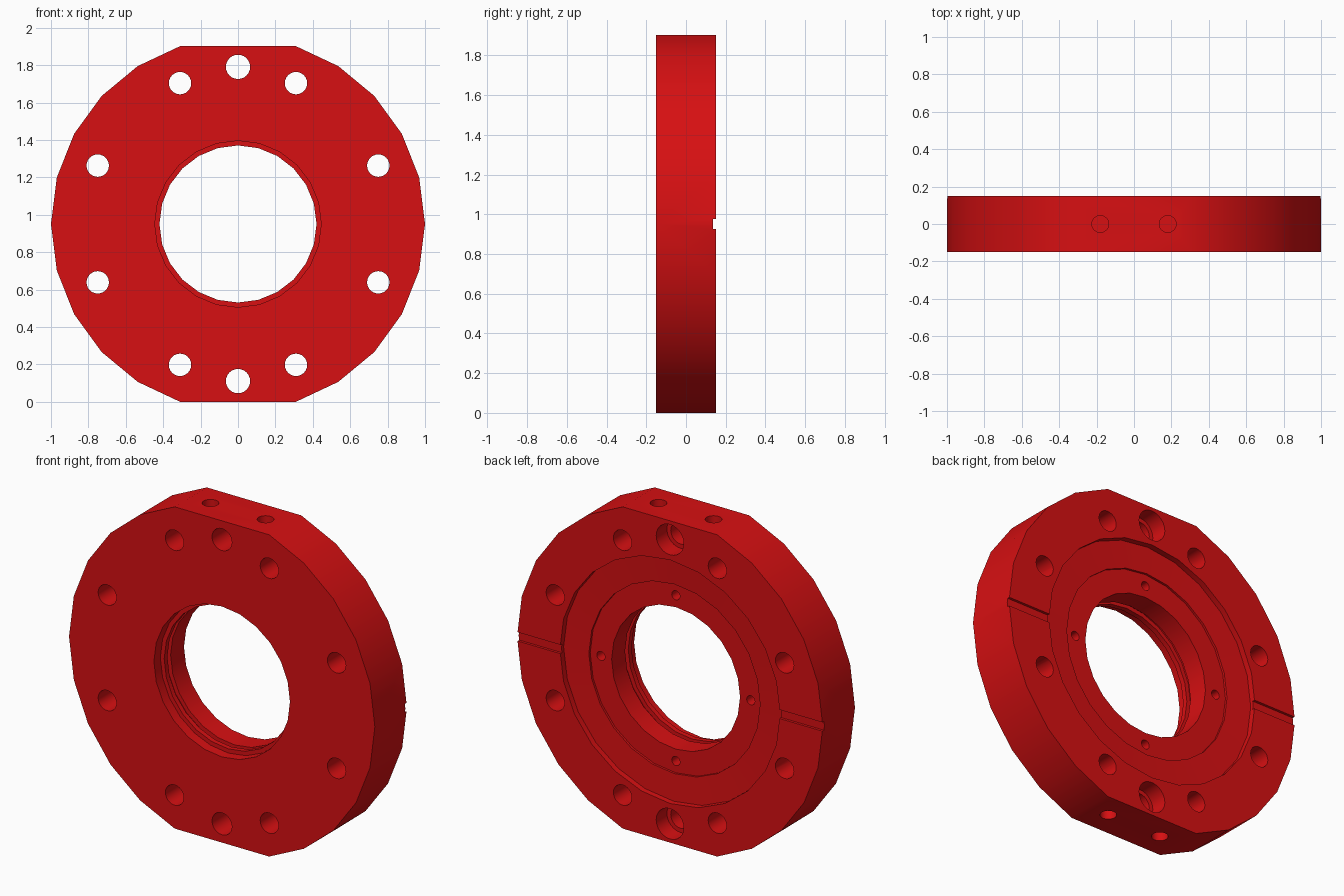
import bpy, bmesh, math
from mathutils import Matrix

if "Cube" in bpy.data.objects:
    bpy.data.objects.remove(bpy.data.objects["Cube"], do_unlink=True)

STEP = math.radians(14.4)
HALF = 0.15                      # half thickness
MID = math.sin(5 * STEP)         # height of the centre axis

red = bpy.data.materials.new("red anodised metal")
red.use_nodes = True
red.diffuse_color = (0.68, 0.005, 0.006, 1)
red.node_tree.nodes["Principled BSDF"].inputs["Base Color"].default_value = red.diffuse_color


def finish(bm, name):
    bmesh.ops.recalc_face_normals(bm, faces=bm.faces)
    mesh = bpy.data.meshes.new(name)
    bm.to_mesh(mesh)
    bm.free()
    mesh.materials.append(red)
    obj = bpy.data.objects.new(name, mesh)
    bpy.context.collection.objects.link(obj)
    return obj


def lathe(bm, profile, x=0, z=MID, sides=24, along_z=False):
    """Closed solid of revolution from (radius, position) pairs along y or z."""
    rings = []
    for r, t in profile:
        ring = []
        for i in range(sides):
            a = math.tau * i / sides
            u, v = r * math.cos(a), r * math.sin(a)
            co = (x + u, v, z + t) if along_z else (x + u, t, z + v)
            ring.append(bm.verts.new(co))
        rings.append(ring)
    for a, b in zip(rings, rings[1:]):
        for i in range(sides):
            j = (i + 1) % sides
            bm.faces.new((a[i], a[j], b[j], b[i]))
    bm.faces.new(rings[0])
    bm.faces.new(rings[-1])


# Round plate with flats at the top and bottom
bm = bmesh.new()
angles = [k * STEP for k in range(-5, 6)]
angles += [math.pi + a for a in angles]
outline = [bm.verts.new((math.cos(a), -HALF, MID + math.sin(a))) for a in angles]
face = bm.faces.new(outline)
grown = bmesh.ops.extrude_face_region(bm, geom=[face])["geom"]
bmesh.ops.translate(bm, vec=(0, 2 * HALF, 0),
                    verts=[g for g in grown if isinstance(g, bmesh.types.BMVert)])
flange = finish(bm, "flange_plate")

cutters = []

# Stepped rear recess, bore with ring groove and wider front mouth
bm = bmesh.new()
lathe(bm, [(0.72, 0.2), (0.72, 0.115), (0.56, 0.108), (0.56, 0.095), (0.42, 0.095),
           (0.42, -0.03), (0.445, -0.03), (0.445, -0.06), (0.42, -0.06),
           (0.42, -0.09), (0.445, -0.09), (0.445, -0.2)])
cutters.append(finish(bm, "bore_cutter"))

# Bolt holes, counterbored holes, small screw holes and edge holes
bm = bmesh.new()
for s in (-1, 1):
    for x, h in ((0.31, 0.753), (0.75, 0.312)):
        for side in (-1, 1):
            lathe(bm, [(0.06, -0.2), (0.06, 0.2)], side * x, MID + s * h)
    lathe(bm, [(0.065, -0.2), (0.065, 0.05), (0.09, 0.05), (0.09, 0.2)], 0, MID + s * 0.84)
    lathe(bm, [(0.027, 0.0), (0.027, 0.2)], 0, MID + s * 0.49, 16)
    lathe(bm, [(0.027, 0.0), (0.027, 0.2)], s * 0.49, MID, 16)
    for side in (-1, 1):
        lathe(bm, [(0.045, -0.15), (0.045, 0.15)], side * 0.18, MID + s * MID,
              along_z=True)
cutters.append(finish(bm, "hole_cutter"))

# Shallow slots across the rear rim
bm = bmesh.new()
for s in (-1, 1):
    place = Matrix.Translation((s * 0.875, HALF + 0.035, MID)) @ Matrix.Diagonal((0.4, 0.1, 0.052, 1))
    bmesh.ops.create_cube(bm, size=1, matrix=place)
cutters.append(finish(bm, "slot_cutter"))

# Cut everything out of the plate
for cutter in cutters:
    cutter.hide_render = True
    mod = flange.modifiers.new(cutter.name, "BOOLEAN")
    mod.operation = "DIFFERENCE"
    mod.solver = "EXACT"
    mod.object = cutter
bpy.context.view_layer.update()
graph = bpy.context.evaluated_depsgraph_get()
result = bpy.data.meshes.new_from_object(flange.evaluated_get(graph))
flange.modifiers.clear()
flange.data = result
for cutter in cutters:
    bpy.data.objects.remove(cutter, do_unlink=True)

# Smooth round walls, crisp edges
bpy.ops.object.select_all(action="DESELECT")
flange.select_set(True)
bpy.context.view_layer.objects.active = flange
bpy.ops.object.shade_smooth_by_angle(angle=math.radians(30))
